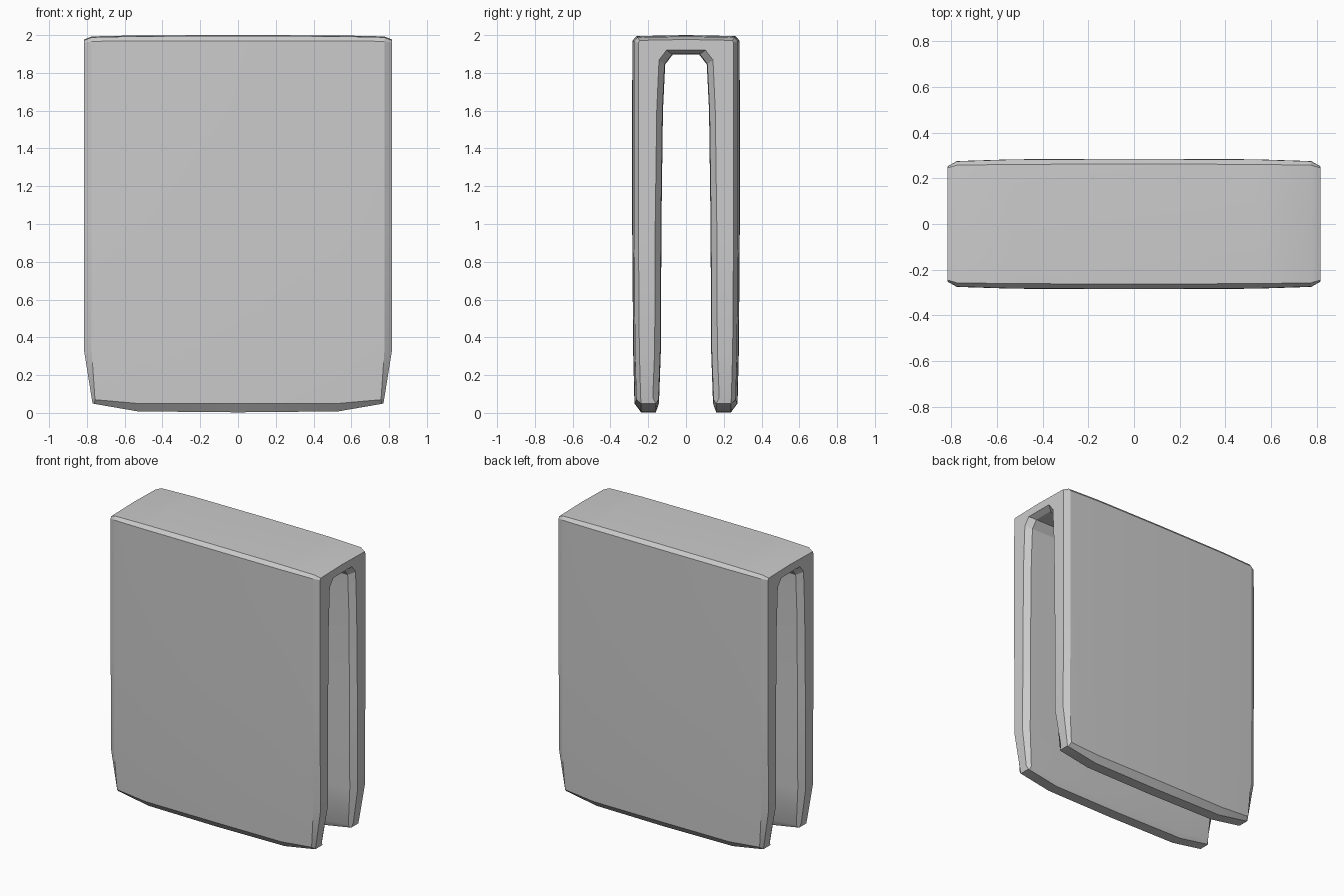
import bpy, bmesh, math

if "Cube" in bpy.data.objects:
    bpy.data.objects.remove(bpy.data.objects["Cube"])

# Half profile, from leg tip to top centre: outer (y, z), inner (y, z)
PROFILE = [
    ((0.238, 0.005), (0.160, 0.005)),
    ((0.273, 0.05), (0.143, 0.05)),
    ((0.280, 0.33), (0.133, 0.33)),
    ((0.285, 1.00), (0.130, 1.00)),
    ((0.285, 1.60), (0.122, 1.60)),
    ((0.284, 1.97), (0.110, 1.845)),
    ((0.262, 1.995), (0.070, 1.897)),
    ((0.0, 2.0), (0.0, 1.897)),
]
# Columns across the width: x, outer inset, inner inset
COLUMNS = [(0.0, 0.0, 0.0), (0.53, 0.002, 0.0), (0.775, 0.010, 0.003), (0.815, 0.033, 0.033)]
# Narrowed and raised columns at the rounded leg tips: x, z
TIP_X = {0: [(0, 0.003), (0.53, 0.008), (0.762, 0.048), (0.77, 0.05)],
         1: [(0, 0.05), (0.53, 0.05), (0.757, 0.07), (0.775, 0.08)]}


def column_point(i, side, c, outer):
    """Point of the wall at station i, leg side, signed column c."""
    k = abs(c)
    sx = -1 if c < 0 else 1
    y, z = PROFILE[i][0 if outer else 1]
    x, out_in, inn_in = COLUMNS[k]
    if i == 0:
        x, z = TIP_X[0][k]
        out_in = inn_in = 0
    elif i == 1:
        x, z = TIP_X[1][k]
    if outer:
        if i < 7:
            y -= out_in if i < 6 else out_in * 0.5
        if i >= 5:
            z -= out_in * (0.7 if i >= 6 else 0.3)
    else:
        if 0 < i < 7:
            y += inn_in
        if i >= 5:
            z += inn_in * 0.7
    return (sx * x, side * y, z)


bm = bmesh.new()
stations = [(i, 1) for i in range(8)] + [(i, -1) for i in range(6, -1, -1)]
rings = []
for i, side in stations:
    pts = [column_point(i, side, c, True) for c in range(-3, 4)]
    pts += [column_point(i, side, c, False) for c in range(3, -4, -1)]
    rings.append([bm.verts.new(p) for p in pts])

# Skin between neighbouring rings
n = len(rings[0])
for a, b in zip(rings, rings[1:]):
    for j in range(n):
        k = (j + 1) % n
        bm.faces.new((a[j], a[k], b[k], b[j]))

# Leg tip caps
for r in (rings[0], rings[-1]):
    for j in range(6):
        bm.faces.new((r[j], r[j + 1], r[n - 2 - j], r[n - 1 - j]))

bmesh.ops.recalc_face_normals(bm, faces=bm.faces)
mesh = bpy.data.meshes.new("folded_cloth")
bm.to_mesh(mesh)
bm.free()
cloth = bpy.data.objects.new("folded_cloth", mesh)
bpy.context.collection.objects.link(cloth)

# Smooth panels with crisp chamfers
bpy.context.view_layer.objects.active = cloth
cloth.select_set(True)
bpy.ops.object.shade_smooth_by_angle(angle=math.radians(25))
